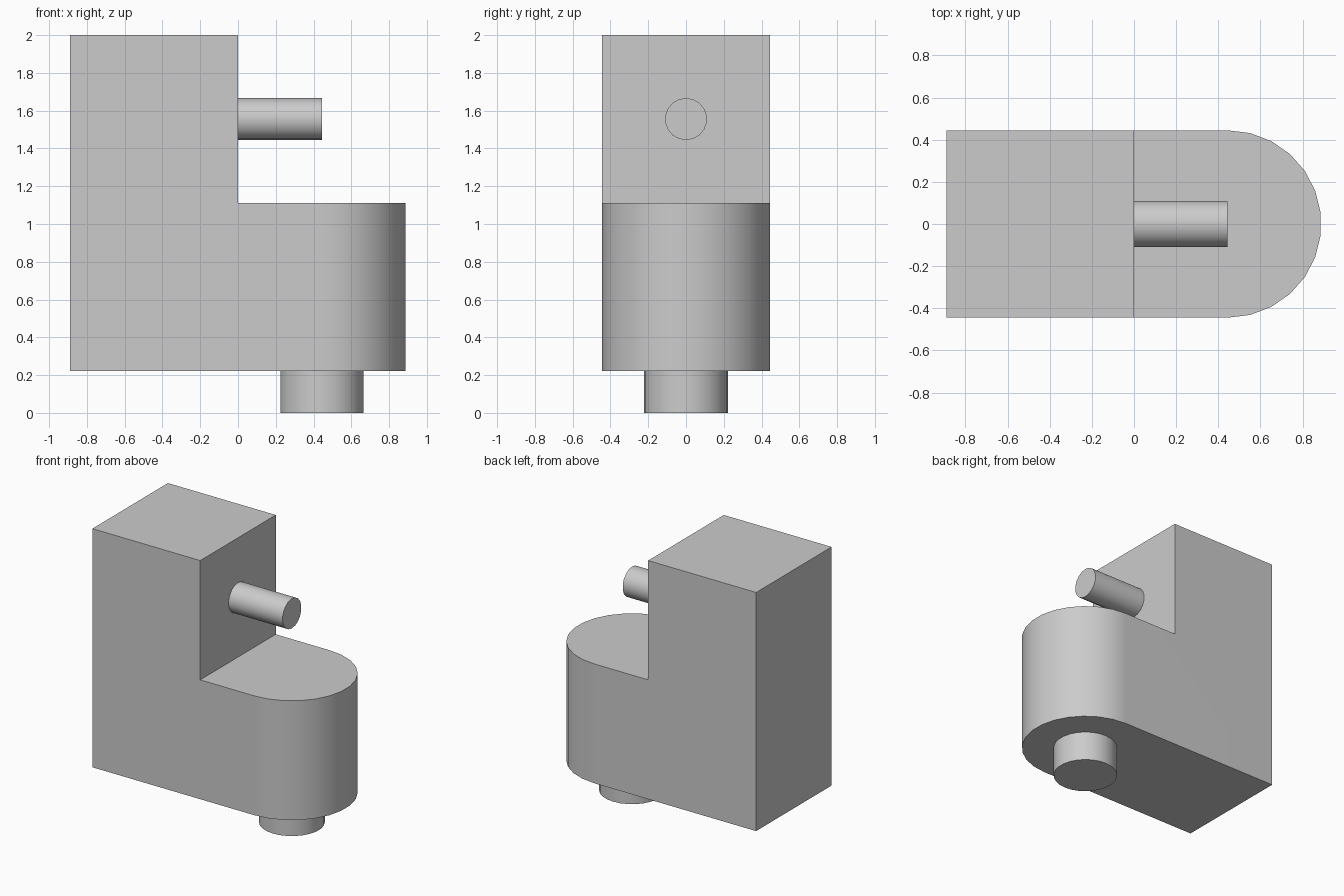
import bpy, bmesh
from math import cos, sin, pi, radians
from mathutils import Vector

U = 2 / 9          # base unit: every size is a multiple of it
R = 2 * U          # half width of the body and radius of its round end

if "Cube" in bpy.data.objects:
    bpy.data.objects.remove(bpy.data.objects["Cube"], do_unlink=True)

grey = bpy.data.materials.new("plain grey")
grey.use_nodes = True
grey.diffuse_color = (0.6, 0.6, 0.6, 1)
grey.node_tree.nodes["Principled BSDF"].inputs["Base Color"].default_value = grey.diffuse_color


def finish(obj):
    """Apply the material and smooth the round sides."""
    obj.data.materials.clear()
    obj.data.materials.append(grey)
    bpy.ops.object.select_all(action='DESELECT')
    obj.select_set(True)
    bpy.context.view_layer.objects.active = obj
    bpy.ops.object.shade_smooth_by_angle(angle=radians(30))
    weighted = obj.modifiers.new("even flats", 'WEIGHTED_NORMAL')
    weighted.keep_sharp = True


def prism(name, outline, bottom, top):
    """Upright solid from a counter-clockwise outline."""
    bm = bmesh.new()
    low = [bm.verts.new((x, y, bottom)) for x, y in outline]
    high = [bm.verts.new((x, y, top)) for x, y in outline]
    bm.faces.new(reversed(low))
    bm.faces.new(high)
    for i in range(len(low)):
        j = (i + 1) % len(low)
        bm.faces.new((low[i], low[j], high[j], high[i]))
    mesh = bpy.data.meshes.new(name)
    bm.to_mesh(mesh)
    bm.free()
    obj = bpy.data.objects.new(name, mesh)
    bpy.context.collection.objects.link(obj)
    return obj


def rod(name, start, end, radius, sides):
    """Round solid between two points."""
    start, end = Vector(start), Vector(end)
    axis = end - start
    bpy.ops.mesh.primitive_cylinder_add(
        vertices=sides, radius=radius, depth=axis.length,
        location=(start + end) / 2,
        rotation=axis.to_track_quat('Z', 'Y').to_euler())
    obj = bpy.context.object
    obj.name = name
    finish(obj)
    return obj


# Body: block with one round end, stepped down on that end
arc = [(R + R * cos(a), R * sin(a))
       for a in (-pi / 2 + pi * i / 13 for i in range(14))]
body = prism("body", [(-2 * R, R), (-2 * R, -R)] + arc, U, 9 * U)

# Cutter for the step
notch = prism("notch_cutter", [(0, -1), (2, -1), (2, 1), (0, 1)], 5 * U, 3)
notch.hide_render = True
step = body.modifiers.new("step", 'BOOLEAN')
step.operation = 'DIFFERENCE'
step.solver = 'EXACT'
step.object = notch
bpy.context.view_layer.objects.active = body
bpy.ops.object.modifier_apply(modifier=step.name)
bpy.data.objects.remove(notch, do_unlink=True)
finish(body)

# Round foot under the curved end, and pin on the upright face
rod("foot", (R, 0, 0), (R, 0, U), U, 26)
rod("pin", (0, 0, 7 * U), (R, 0, 7 * U), U / 2, 18)
